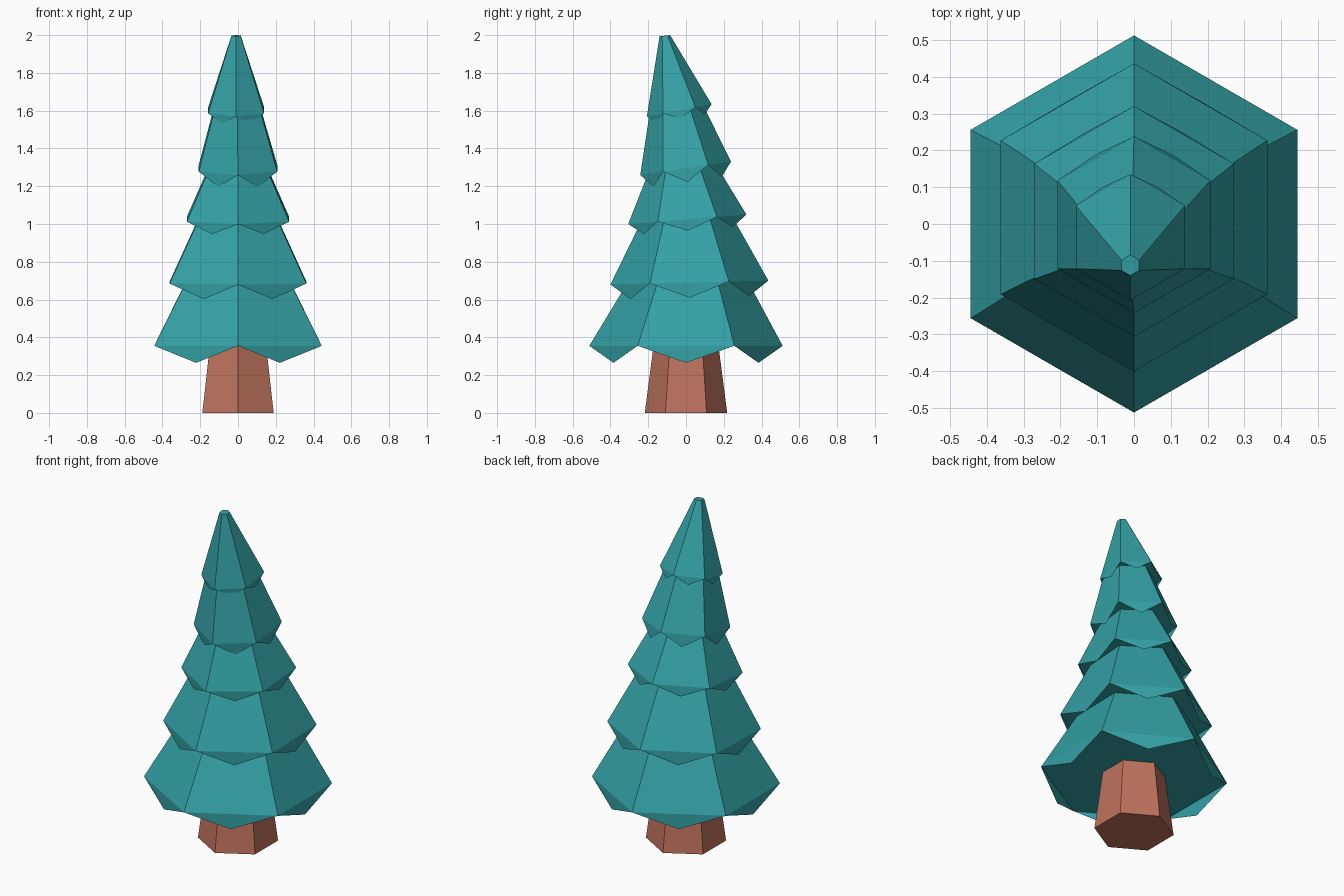
import bpy, bmesh
from math import cos, sin, radians
from mathutils import Vector, Matrix

if "Cube" in bpy.data.objects:
    bpy.data.objects.remove(bpy.data.objects["Cube"])


def material(name, color):
    m = bpy.data.materials.new(name)
    m.diffuse_color = (*color, 1)
    m.use_nodes = True
    m.node_tree.nodes["Principled BSDF"].inputs["Base Color"].default_value = m.diffuse_color
    return m


def finish(bm, name, mat):
    mesh = bpy.data.meshes.new(name)
    bm.to_mesh(mesh)
    bm.free()
    mesh.materials.append(mat)
    obj = bpy.data.objects.new(name, mesh)
    bpy.context.collection.objects.link(obj)


def hexagon(bm, center, radius, slope=0):
    # hexagon with corners on the y axis, rising by slope towards the back
    ring = []
    for i in range(6):
        a = radians(30 + 60 * i)
        y = radius * sin(a)
        offset = Vector((radius * cos(a), y, slope * y))
        ring.append(bm.verts.new(Vector(center) + offset))
    return ring


def frustum(name, mat, low, high, drop=0):
    bm = bmesh.new()
    a, b = hexagon(bm, *low), hexagon(bm, *high)
    bm.faces.new(a[::-1])
    bm.faces.new(b)
    for i in range(6):
        j = (i + 1) % 6
        bm.faces.new((a[i], a[j], b[j], b[i]))
        if drop:
            # hanging triangular point below each side
            down = Vector((0, low[2], -1)).normalized() * drop
            tip = bm.verts.new((a[i].co + a[j].co) / 2 + down)
            bm.faces.new((a[j], a[i], tip))
    finish(bm, name, mat)


bark = material("bark", (0.515, 0.17, 0.112))
needles = material("needles", (0.034, 0.36, 0.38))

# trunk
frustum("trunk", bark, ((0, 0, 0), 0.218, 0), ((0, 0, 0.41), 0.165, 0))

# branch tiers: low centre, radius, slope; high centre, radius, slope; drop
tiers = [
    (((0, 0, 0.355), 0.512, 0), ((0, 0.01, 0.75), 0.286, 0.02), 0.09),
    (((0, 0.018, 0.69), 0.418, 0.025), ((0, 0.003, 1.08), 0.213, 0.05), 0.08),
    (((0, 0.007, 1.025), 0.313, 0.08), ((0, -0.024, 1.36), 0.146, 0.1), 0.06),
    (((0, -0.002, 1.295), 0.24, 0.147), ((-0.005, -0.06, 1.66), 0.125, 0.17), 0.073),
    (((-0.01, -0.036, 1.602), 0.171, 0.19), ((-0.01, -0.112, 1.997), 0.028, 0.1), 0.045),
]
for n, (low, high, drop) in enumerate(tiers, 1):
    frustum(f"branch_tier_{n}", needles, low, high, drop)
